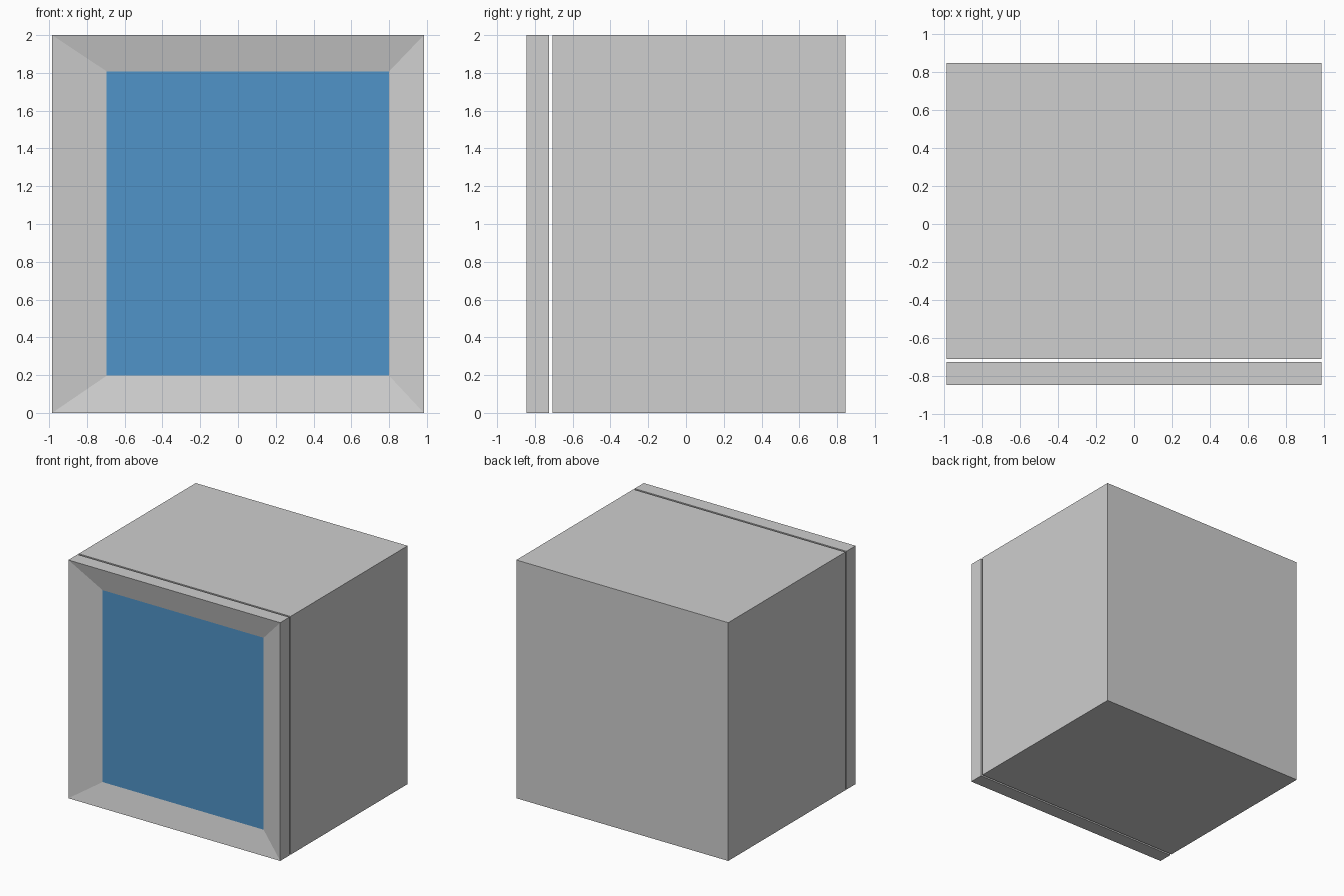
import bpy
import bmesh

if "Cube" in bpy.data.objects:
    bpy.data.objects.remove(bpy.data.objects["Cube"])


def material(name, color):
    m = bpy.data.materials.new(name)
    m.diffuse_color = (*color, 1)
    m.use_nodes = True
    m.node_tree.nodes["Principled BSDF"].inputs["Base Color"].default_value = m.diffuse_color
    return m


GREY = material("casing_grey", (0.62, 0.62, 0.62))
BLUE = material("screen_blue", (0.081, 0.296, 0.578))
W, FRONT, BACK, H = 0.984, -0.845, 0.845, 2.0


def add_object(name, bm, mats):
    bmesh.ops.recalc_face_normals(bm, faces=bm.faces)
    mesh = bpy.data.meshes.new(name)
    bm.to_mesh(mesh)
    bm.free()
    for m in mats:
        mesh.materials.append(m)
    obj = bpy.data.objects.new(name, mesh)
    bpy.context.collection.objects.link(obj)


def box(y0, y1):
    bm = bmesh.new()
    bmesh.ops.create_cube(bm, size=1)
    for v in bm.verts:
        v.co = (v.co.x * 2 * W, (y0 + y1) / 2 + v.co.y * (y1 - y0), (v.co.z + 0.5) * H)
    return bm


# Rear casing, separated from the front by a narrow gap
add_object("rear_casing", box(-0.708, BACK), [GREY])

# Front panel: sloping bezel down to an off-centre sunken screen
bm = box(FRONT, -0.724)
bm.normal_update()
screen = min(bm.faces, key=lambda f: f.calc_center_median().y)
bmesh.ops.inset_region(bm, faces=[screen], thickness=0.2)
for v in screen.verts:
    v.co = (0.80 if v.co.x > 0 else -0.695, FRONT + 0.042, 1.808 if v.co.z > 1 else 0.197)
screen.material_index = 1
add_object("front_panel", bm, [GREY, BLUE])
